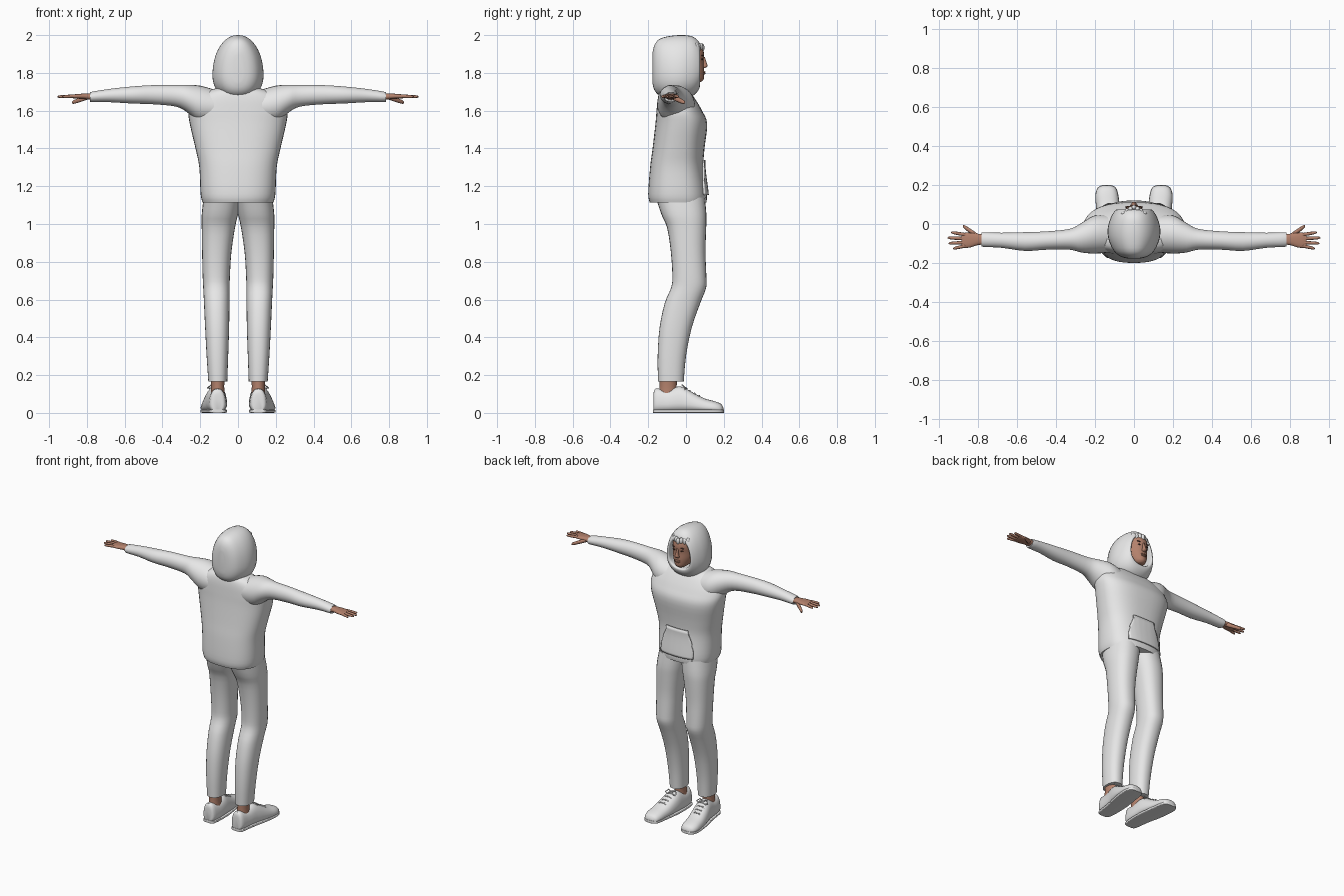
import bpy, bmesh, math
from mathutils import Vector


def material(name, rgb):
    m = bpy.data.materials.new(name)
    m.diffuse_color = (*rgb, 1)
    return m


CLOTH = material("white_cloth", (0.80, 0.80, 0.80))
SKIN = material("brown_skin", (0.45, 0.22, 0.15))
DARK = material("dark_brown", (0.10, 0.045, 0.03))


def finish(name, bm, mat, mirror=False, angle=50):
    bmesh.ops.recalc_face_normals(bm, faces=bm.faces)
    me = bpy.data.meshes.new(name)
    bm.to_mesh(me)
    bm.free()
    me.materials.append(mat)
    me.shade_smooth()
    me.set_sharp_from_angle(angle=math.radians(angle))
    ob = bpy.data.objects.new(name, me)
    bpy.context.collection.objects.link(ob)
    if mirror:
        ob.modifiers.new("mirror", 'MIRROR').use_mirror_merge = False
    return ob


def spline(rings, steps):
    """Catmull-Rom interpolation of ring measurements."""
    out = []
    for i in range(len(rings) - 1):
        p0, p1 = rings[max(i - 1, 0)], rings[i]
        p2, p3 = rings[i + 1], rings[min(i + 2, len(rings) - 1)]
        for s in range(steps):
            t = s / steps
            out.append([0.5 * (2 * b + (c - a) * t + (2 * a - 5 * b + 4 * c - d) * t * t
                               + (3 * b - a - 3 * c + d) * t ** 3)
                        for a, b, c, d in zip(p0, p1, p2, p3)])
    return out + [list(rings[-1])]


def loft(name, axis, rings, mat, mirror=False, n=28, power=2.0, egg=0.0, steps=3, angle=50):
    """Skin rings (position, a_min, a_max, b_min, b_max) along an axis."""
    bm = bmesh.new()
    loops = []
    for pos, a0, a1, b0, b1 in spline(rings, steps):
        loop = []
        for k in range(n):
            t = 2 * math.pi * k / n
            c, s = math.cos(t), math.sin(t)
            c = math.copysign(abs(c) ** (2 / power), c)
            s = math.copysign(abs(s) ** (2 / power), s)
            a = (a0 + a1) / 2 + (a1 - a0) / 2 * c * (1 - egg * s)
            b = (b0 + b1) / 2 + (b1 - b0) / 2 * s
            co = {'x': (pos, a, b), 'y': (a, pos, b), 'z': (a, b, pos)}[axis]
            loop.append(bm.verts.new(co))
        loops.append(loop)
    for l0, l1 in zip(loops, loops[1:]):
        for k in range(n):
            bm.faces.new((l0[k], l0[(k + 1) % n], l1[(k + 1) % n], l1[k]))
    bm.faces.new(loops[0])
    bm.faces.new(loops[-1])
    return finish(name, bm, mat, mirror, angle)


def blob(name, center, size, mat, mirror=False):
    bm = bmesh.new()
    bmesh.ops.create_uvsphere(bm, u_segments=14, v_segments=8, radius=1)
    for v in bm.verts:
        v.co = Vector(center) + Vector(a * b for a, b in zip(v.co, size))
    return finish(name, bm, mat, mirror, 180)


def tube(name, points, radius, mat, mirror=True):
    cu = bpy.data.curves.new(name, 'CURVE')
    cu.dimensions = '3D'
    cu.bevel_depth, cu.bevel_resolution, cu.use_fill_caps = radius, 2, True
    sp = cu.splines.new('POLY')
    sp.points.add(len(points) - 1)
    for p, co in zip(sp.points, points):
        p.co = (*co, 1)
    cu.materials.append(mat)
    ob = bpy.data.objects.new(name, cu)
    bpy.context.collection.objects.link(ob)
    if mirror:
        ob.modifiers.new("mirror", 'MIRROR').use_mirror_merge = False


# Sweatshirt body
torso = loft("sweatshirt_body", 'z', [
    (1.115, -.188, .188, -.192, .108), (1.16, -.198, .198, -.20, .11),
    (1.30, -.205, .205, -.19, .093), (1.40, -.225, .225, -.177, .098),
    (1.53, -.255, .255, -.162, .112), (1.60, -.262, .262, -.156, .085),
    (1.66, -.235, .235, -.15, .05), (1.70, -.17, .17, -.14, .02),
    (1.72, -.11, .11, -.12, .0)], CLOTH, power=2.5, n=40, steps=4)

# Sleeves
loft("sleeve", 'x', [
    (.12, -.145, .045, 1.53, 1.71), (.20, -.152, .045, 1.535, 1.732),
    (.27, -.146, .005, 1.592, 1.737), (.33, -.132, -.025, 1.622, 1.736),
    (.45, -.132, -.038, 1.634, 1.735), (.56, -.138, -.042, 1.638, 1.728),
    (.68, -.122, -.045, 1.645, 1.715), (.775, -.117, -.043, 1.645, 1.70),
    (.78, -.110, -.048, 1.65, 1.695)], CLOTH, True)

# Front pocket wrapped onto the body
bm = bmesh.new()
bmesh.ops.create_grid(bm, x_segments=16, y_segments=10, size=1)
for v in bm.verts:
    h = (v.co.y + 1) / 2
    v.co = (v.co.x * (.15 - .06 * max(0, h - .35) / .65), .16, 1.155 + .18 * h)
pocket = finish("front_pocket", bm, CLOTH)
wrap = pocket.modifiers.new("wrap", 'SHRINKWRAP')
wrap.target, wrap.wrap_method, wrap.wrap_mode = torso, 'NEAREST_SURFACEPOINT', 'ABOVE_SURFACE'
wrap.offset = .006
thick = pocket.modifiers.new("thick", 'SOLIDIFY')
thick.thickness, thick.offset = .009, 0

# Hood, turned inward at the face opening
loft("hood", 'y', [
    (-.178, -.025, .025, 1.75, 1.90), (-.168, -.065, .065, 1.71, 1.945),
    (-.14, -.10, .10, 1.68, 1.98), (-.08, -.128, .128, 1.66, 1.996),
    (-.02, -.132, .132, 1.66, 2.0), (.03, -.118, .118, 1.675, 1.994),
    (.06, -.102, .102, 1.70, 1.975), (.073, -.09, .09, 1.725, 1.955),
    (.068, -.08, .08, 1.74, 1.945), (.03, -.08, .08, 1.74, 1.94),
    (-.02, -.08, .08, 1.74, 1.94)], CLOTH, n=36, power=2.25, egg=.16, angle=80)

# Head and face
loft("head", 'z', [
    (1.752, -.022, .022, .03, .078), (1.765, -.042, .042, -.02, .093),
    (1.79, -.058, .058, -.06, .096), (1.82, -.069, .069, -.08, .096),
    (1.86, -.074, .074, -.09, .093), (1.90, -.074, .074, -.09, .096),
    (1.94, -.064, .064, -.07, .08), (1.965, -.03, .03, -.03, .04)], SKIN, angle=180)
loft("nose", 'z', [
    (1.826, -.014, .014, .08, .102), (1.836, -.015, .015, .08, .114),
    (1.85, -.010, .010, .08, .111), (1.885, -.007, .007, .08, .099)], SKIN, n=12, angle=180)
blob("upper_lip", (0, .095, 1.804), (.022, .008, .005), SKIN)
blob("lower_lip", (0, .095, 1.796), (.019, .008, .005), SKIN)
blob("eye", (.029, .086, 1.872), (.012, .005, .0045), DARK, True)
blob("eyebrow", (.03, .087, 1.892), (.017, .005, .0035), DARK, True)

# Fringe below the hood edge
for i in range(7):
    x = (i - 3) * .018
    blob("fringe_lock", (x, .085 - 3 * x * x - .007 * abs(i - 3), 1.937 - .003 * (i % 2)),
         (.013, .013, .022), CLOTH)

# Hands: palm, four fingers and a thumb
loft("palm", 'x', [
    (.76, -.105, -.055, 1.655, 1.69), (.80, -.108, -.05, 1.66, 1.691),
    (.84, -.12, -.045, 1.663, 1.689), (.87, -.123, -.045, 1.665, 1.686),
    (.885, -.118, -.052, 1.669, 1.683)], SKIN, True, power=2.4)


def digit(name, start, end, radius):
    rings = []
    for t, f in ((0, 1), (.4, 1), (.8, .85), (.95, .65), (1, .25)):
        x, y, z = Vector(start).lerp(Vector(end), t)
        rings.append((x, y - radius * f, y + radius * f, z - radius * f, z + radius * f))
    loft(name, 'x', rings, SKIN, True, n=10, steps=2)


for y0, y1, tip in ((-.055, -.043, .938), (-.075, -.071, .956), (-.095, -.099, .951), (-.112, -.126, .928)):
    digit("finger", (.865, y0, 1.677), (tip, y1, 1.674), .0088)
digit("thumb", (.80, -.065, 1.670), (.878, -.010, 1.643), .013)

# Trousers
loft("trouser_leg", 'z', [
    (.165, .057, .157, -.148, -.012), (.30, .052, .166, -.15, .0),
    (.45, .047, .174, -.14, .03), (.58, .045, .18, -.113, .075),
    (.66, .044, .184, -.08, .106), (.72, .043, .187, -.072, .108),
    (.85, .035, .19, -.08, .103), (.98, .016, .192, -.10, .107),
    (1.05, 0, .192, -.13, .108), (1.14, -.02, .182, -.16, .10)], CLOTH, True, power=2.3)

# Ankles
loft("ankle", 'z', [(.09, .07, .145, -.145, -.045), (.14, .073, .142, -.14, -.05),
                    (.20, .07, .145, -.14, -.04)], SKIN, True)

# Shoes with thin soles
shoe = [(-.173, .085, .13, .01, .09), (-.162, .068, .148, .004, .128),
        (-.10, .06, .158, .004, .122), (-.04, .06, .168, .004, .14),
        (0, .062, .178, .004, .128), (.05, .068, .188, .004, .10),
        (.10, .076, .194, .004, .076), (.15, .083, .196, .004, .062),
        (.185, .095, .184, .004, .048), (.198, .12, .16, .008, .028)]
loft("shoe_upper", 'y', shoe, CLOTH, True, power=2.5, egg=.16)
loft("shoe_sole", 'y', [(y * 1.01, a - .002, b + .002, 0, .018) for y, a, b, _, _ in shoe],
     CLOTH, True, power=6)

# Laces across the instep and a small bow
for y, x, z in ((-.005, .119, .131), (.02, .123, .118), (.045, .127, .104), (.07, .131, .092)):
    tube("shoe_lace", [(x - .032, y, z - .014), (x - .015, y, z), (x + .015, y, z),
                       (x + .032, y, z - .014)], .004, CLOTH)
for s in (-1, 1):
    tube("lace_bow", [(.119, -.01, .137), (.119 + s * .025, -.02, .147), (.119 + s * .042, -.005, .132),
                      (.119 + s * .025, .005, .13), (.119, -.01, .137)], .0035, CLOTH)
